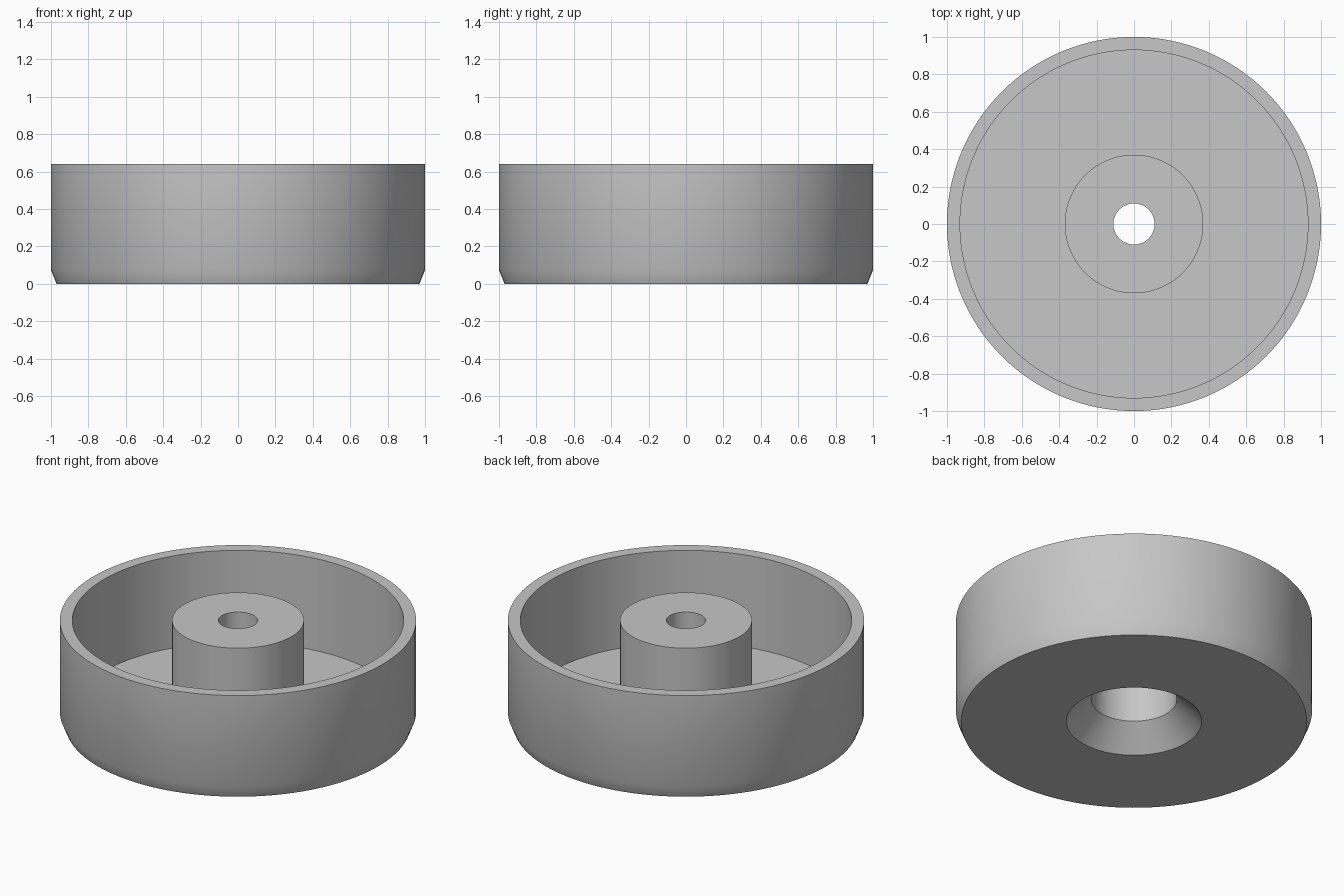
import bpy
import bmesh
import math

cube = bpy.data.objects.get("Cube")
if cube:
    bpy.data.objects.remove(cube, do_unlink=True)

SEGMENTS = 128
HEIGHT = 0.64
FLOOR = 0.07

# One plain grey for the whole part
grey = bpy.data.materials.new("plain_grey")
grey.use_nodes = True
colour = (0.57, 0.57, 0.57, 1)
grey.diffuse_color = colour
grey.node_tree.nodes["Principled BSDF"].inputs["Base Color"].default_value = colour


def lathe(name, profile, material):
    """Revolve a closed (radius, z) profile about the z axis."""
    bm = bmesh.new()
    verts = [bm.verts.new((r, 0, z)) for r, z in profile]
    edges = [bm.edges.new((a, b)) for a, b in zip(verts, verts[1:] + verts[:1])]
    bmesh.ops.spin(bm, geom=verts + edges, cent=(0, 0, 0), axis=(0, 0, 1),
                   angle=math.tau, steps=SEGMENTS, use_merge=True)
    bmesh.ops.remove_doubles(bm, verts=bm.verts[:], dist=0.0001)
    bmesh.ops.recalc_face_normals(bm, faces=bm.faces[:])
    mesh = bpy.data.meshes.new(name)
    bm.to_mesh(mesh)
    bm.free()
    mesh.materials.append(material)
    obj = bpy.data.objects.new(name, mesh)
    bpy.context.collection.objects.link(obj)
    bpy.ops.object.select_all(action="DESELECT")
    obj.select_set(True)
    bpy.context.view_layer.objects.active = obj
    bpy.ops.object.shade_smooth_by_angle(angle=math.radians(30))
    return obj


# Cup with a chamfered foot, central hub, bolt hole and flared bore below
lathe("cup_with_hub", [
    (0.97, 0), (1, 0.075), (1, HEIGHT),               # outer wall
    (0.93, HEIGHT), (0.93, FLOOR),                    # rim and inner wall
    (0.37, FLOOR), (0.37, HEIGHT),                    # floor and hub
    (0.11, HEIGHT), (0.11, 0.5),                      # bolt hole
    (0.24, 0.5), (0.24, 0.14), (0.38, 0),             # bore and flare
], grey)
